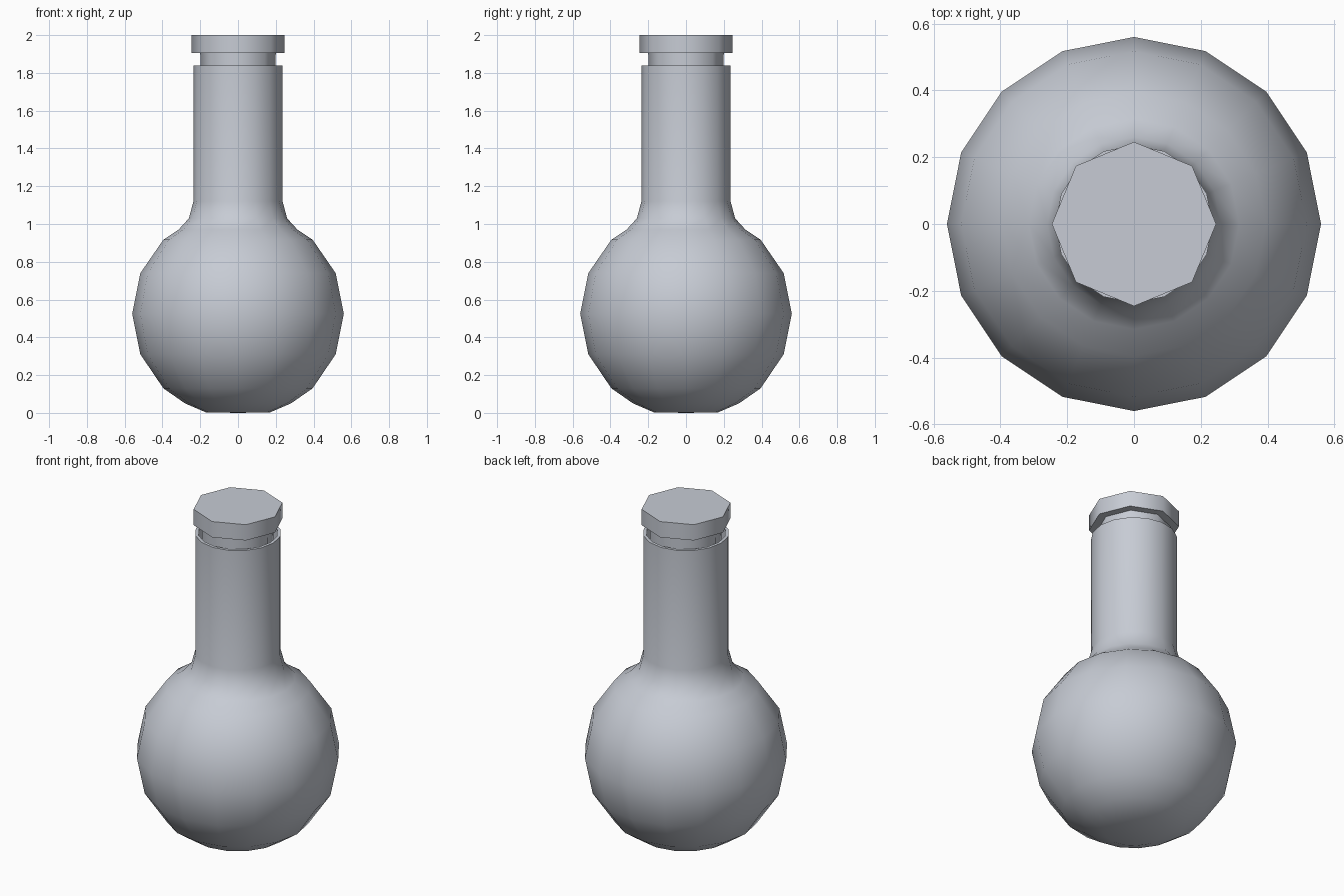
import bpy
import bmesh
import math

default_cube = bpy.data.objects.get("Cube")
if default_cube:
    bpy.data.objects.remove(default_cube, do_unlink=True)

# Single pale grey material
grey = bpy.data.materials.new("pale blue grey")
grey.use_nodes = True
colour = (0.57, 0.60, 0.66, 1.0)
grey.diffuse_color = colour
grey.node_tree.nodes["Principled BSDF"].inputs["Base Color"].default_value = colour


def lathe(name, profile, sides, sharp_angle):
    """Turn a (radius, height) profile around z."""
    bm = bmesh.new()
    verts = [bm.verts.new((r, 0, z)) for r, z in profile]
    edges = [bm.edges.new(pair) for pair in zip(verts, verts[1:])]
    bmesh.ops.spin(bm, geom=verts + edges, cent=(0, 0, 0), axis=(0, 0, 1),
                   angle=math.tau, steps=sides, use_duplicate=False)
    bmesh.ops.remove_doubles(bm, verts=bm.verts, dist=0.0005)
    bmesh.ops.recalc_face_normals(bm, faces=bm.faces)
    mesh = bpy.data.meshes.new(name)
    bm.to_mesh(mesh)
    bm.free()
    mesh.materials.append(grey)
    obj = bpy.data.objects.new(name, mesh)
    bpy.context.collection.objects.link(obj)
    bpy.ops.object.select_all(action="DESELECT")
    obj.select_set(True)
    bpy.context.view_layer.objects.active = obj
    bpy.ops.object.shade_smooth_by_angle(angle=math.radians(sharp_angle))
    return obj


# Round bulb, flared shoulder, straight neck and its inner lip
lathe("flask_body", [
    (0, 0), (0.17, 0.003), (0.28, 0.05), (0.395, 0.13), (0.517, 0.31),
    (0.56, 0.525), (0.517, 0.74), (0.395, 0.917), (0.315, 0.97),
    (0.26, 1.03), (0.236, 1.12), (0.236, 1.84), (0.218, 1.84),
    (0.218, 1.58), (0, 1.58),
], 16, 50)

# Eight-sided stopper: plug in the neck with a wider cap
lathe("stopper", [
    (0, 1.6), (0.195, 1.6), (0.2, 1.905), (0.246, 1.905), (0.246, 2.0), (0, 2.0),
], 8, 50)
